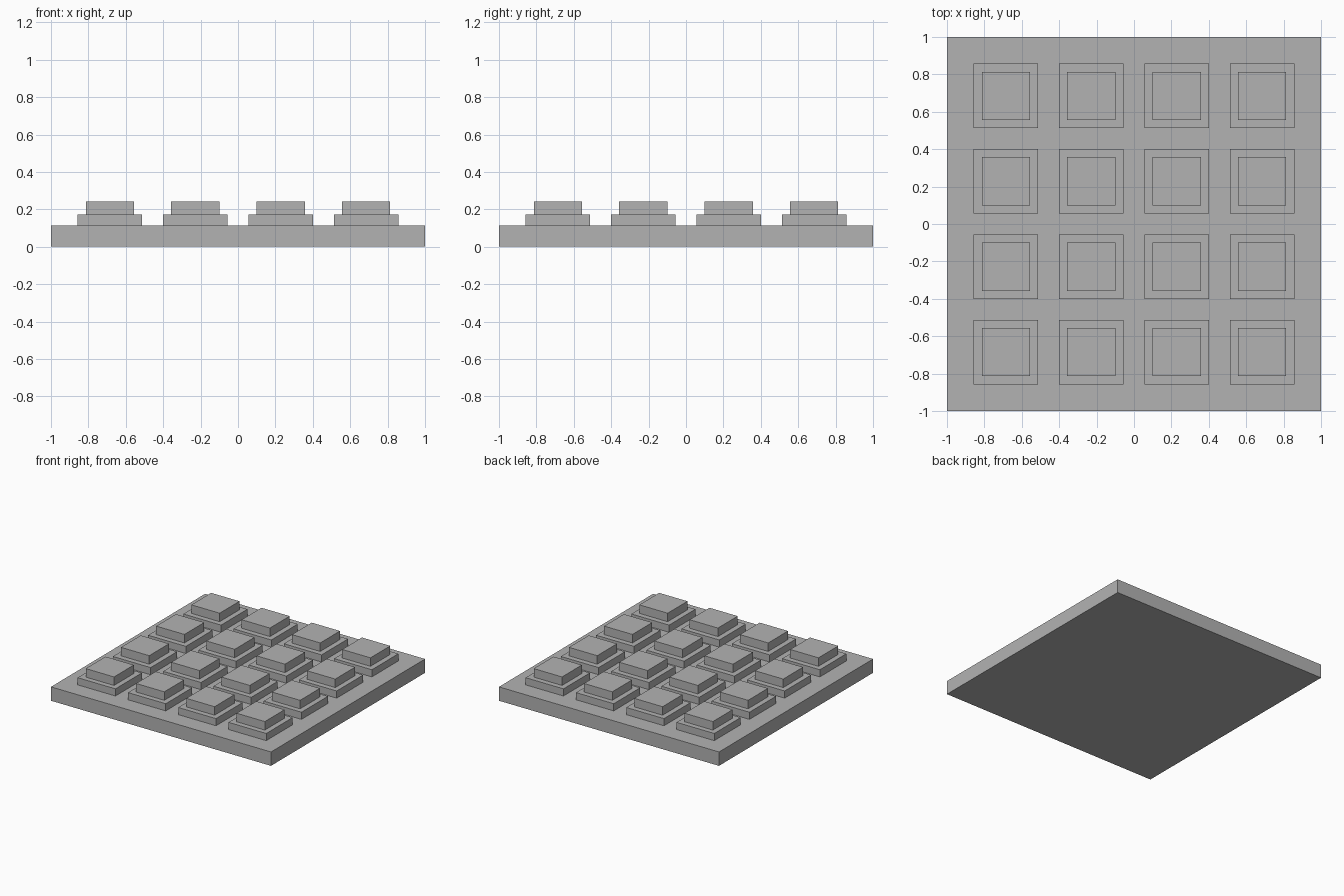
import bpy
import bmesh
from mathutils import Matrix, Vector

cube = bpy.data.objects.get("Cube")
if cube:
    bpy.data.objects.remove(cube, do_unlink=True)

# Single grey material
GREY = (0.45, 0.45, 0.45, 1.0)
grey = bpy.data.materials.new("plain_grey")
grey.use_nodes = True
grey.diffuse_color = GREY
grey.node_tree.nodes["Principled BSDF"].inputs["Base Color"].default_value = GREY


def block_mesh(name, width, height):
    """Square block whose underside sits on its own origin."""
    mesh = bpy.data.meshes.new(name)
    bm = bmesh.new()
    bmesh.ops.create_cube(bm, size=1, matrix=Matrix.Translation((0, 0, height / 2))
                          @ Matrix.Diagonal((width, width, height, 1)))
    bm.to_mesh(mesh)
    bm.free()
    mesh.materials.append(grey)
    return mesh


def place(name, mesh, location):
    obj = bpy.data.objects.new(name, mesh)
    obj.location = Vector(location)
    bpy.context.collection.objects.link(obj)
    return obj


BASE_TOP, STEP_TOP, KEY_TOP = 0.114, 0.173, 0.243
PITCH, COUNT = 0.457, 4

# Base slab
place("base_plate", block_mesh("base_plate", 2.0, BASE_TOP), (0, 0, 0))

# Grid of two-tier keys sharing two meshes
step = block_mesh("key_step", 0.343, STEP_TOP - BASE_TOP)
top = block_mesh("key_top", 0.257, KEY_TOP - STEP_TOP)
for row in range(COUNT):
    for col in range(COUNT):
        x = (col - (COUNT - 1) / 2) * PITCH
        y = (row - (COUNT - 1) / 2) * PITCH
        tag = f"row{row + 1}_column{col + 1}"
        place(f"key_step_{tag}", step, (x, y, BASE_TOP))
        place(f"key_top_{tag}", top, (x, y, STEP_TOP))
